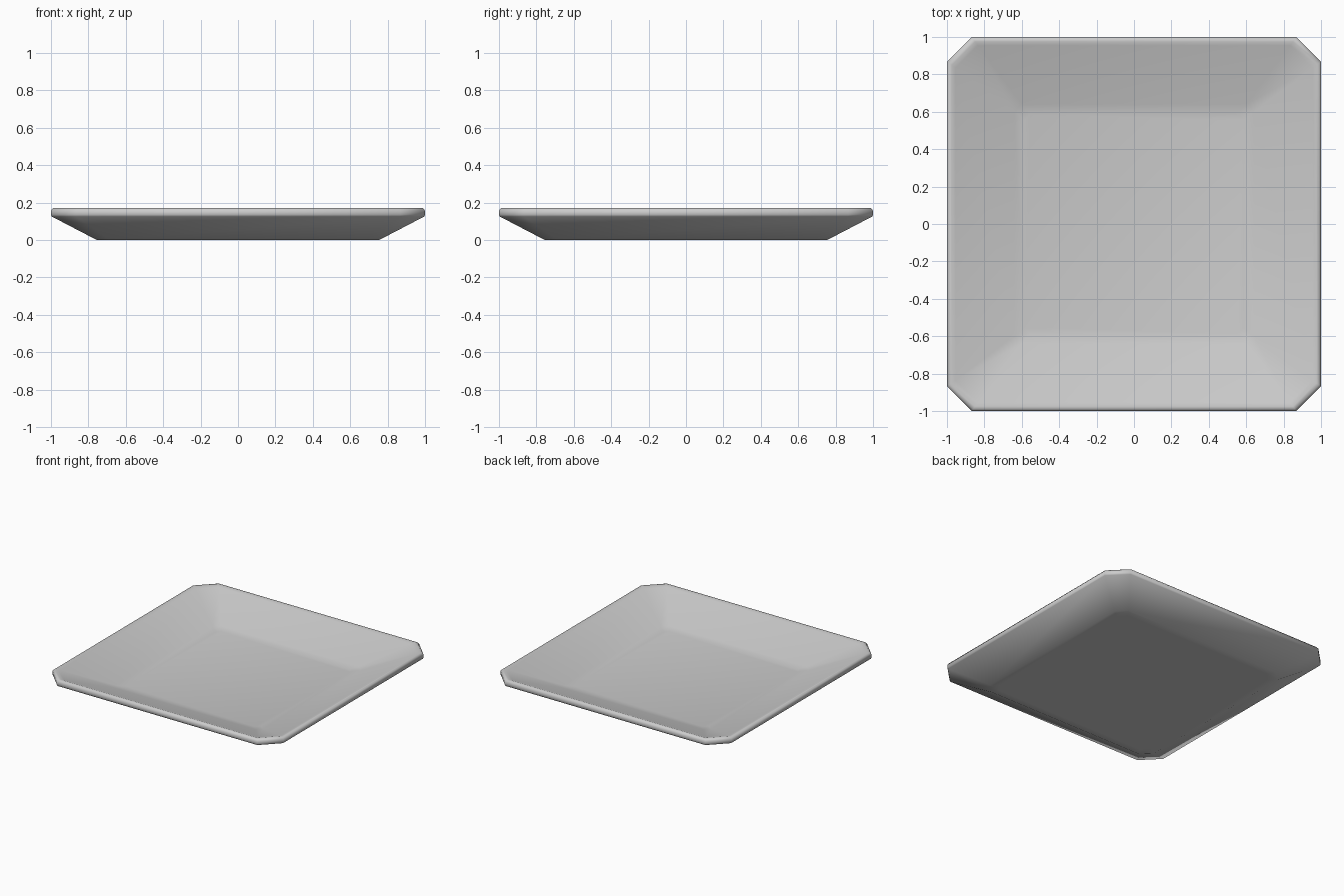
import bpy
import bmesh

if "Cube" in bpy.data.objects:
    bpy.data.objects.remove(bpy.data.objects["Cube"], do_unlink=True)

# Plain grey glaze
glaze = bpy.data.materials.new("grey_glaze")
grey = (0.6, 0.6, 0.6, 1.0)
glaze.diffuse_color = grey
glaze.use_nodes = True
glaze.node_tree.nodes["Principled BSDF"].inputs["Base Color"].default_value = grey


def square_ring(bm, half, cut, z):
    """Square loop with its four corners cut off."""
    inner = half - cut
    corners = [(half, -inner), (half, inner), (inner, half), (-inner, half),
               (-half, inner), (-half, -inner), (-inner, -half), (inner, -half)]
    return [bm.verts.new((x, y, z)) for x, y in corners]


# Cross-section from under the base, around the rim, to the inner floor:
# half width, corner cut, height
SECTION = [
    (0.70, 0.06, 0.0),
    (0.755, 0.07, 0.0),
    (0.995, 0.13, 0.125),
    (1.0, 0.132, 0.135),
    (1.0, 0.132, 0.157),
    (0.99, 0.13, 0.17),
    (0.975, 0.125, 0.17),
    (0.955, 0.12, 0.163),
    (0.64, 0.04, 0.04),
    (0.585, 0.03, 0.03),
]

# Square plate
bm = bmesh.new()
rings = [square_ring(bm, *row) for row in SECTION]
for low, high in zip(rings, rings[1:]):
    for i in range(8):
        j = (i + 1) % 8
        bm.faces.new((low[i], low[j], high[j], high[i]))
bm.faces.new(rings[0][::-1])
bm.faces.new(rings[-1])
for face in bm.faces:
    face.smooth = True
bmesh.ops.recalc_face_normals(bm, faces=bm.faces)

mesh = bpy.data.meshes.new("square_plate")
bm.to_mesh(mesh)
bm.free()
mesh.materials.append(glaze)
plate = bpy.data.objects.new("square_plate", mesh)
bpy.context.collection.objects.link(plate)
